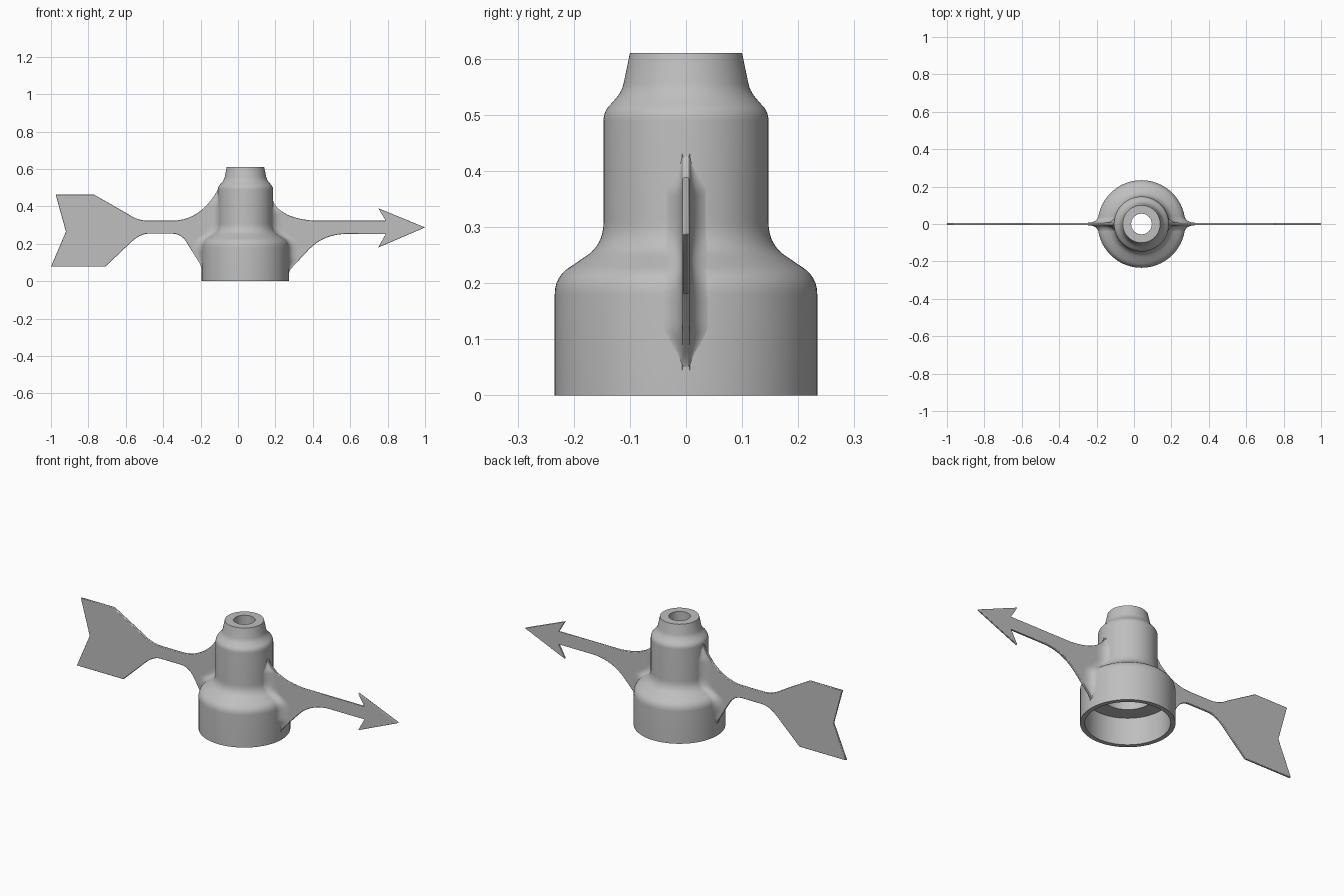
import bpy, bmesh, math

cube = bpy.data.objects.get("Cube")
if cube:
    bpy.data.objects.remove(cube, do_unlink=True)

AXIS = 0.04     # hub axis along x
HALF = 0.0065   # half thickness of the arrow plate
REACH = 0.055   # size of the fillet between plate and hub

grey = bpy.data.materials.new("plain grey")
grey.use_nodes = True
colour = (0.52, 0.52, 0.52, 1)
grey.diffuse_color = colour
grey.node_tree.nodes["Principled BSDF"].inputs["Base Color"].default_value = colour


def finish(bm, name, angle):
    bmesh.ops.recalc_face_normals(bm, faces=bm.faces)
    mesh = bpy.data.meshes.new(name)
    bm.to_mesh(mesh)
    bm.free()
    mesh.materials.append(grey)
    obj = bpy.data.objects.new(name, mesh)
    bpy.context.collection.objects.link(obj)
    bpy.ops.object.select_all(action='DESELECT')
    obj.select_set(True)
    bpy.context.view_layer.objects.active = obj
    bpy.ops.object.shade_smooth_by_angle(angle=math.radians(angle))
    return obj


def bend(a, c, b, steps=10):
    """Points along a curve from a to b, pulled towards c."""
    return [tuple((1 - t) ** 2 * p + 2 * t * (1 - t) * q + t * t * r
                  for p, q, r in zip(a, c, b))
            for t in (i / steps for i in range(steps + 1))]


def lookup(points, z):
    """Radius at height z on a list of (radius, height)."""
    for (r0, z0), (r1, z1) in zip(points, points[1:]):
        if z0 <= z <= z1:
            return r0 + (r1 - r0) * (z - z0) / max(z1 - z0, 1e-6)
    return points[-1][0]


# Hub: outer skin and stepped bore, spun about its axis
outer = ([(.234, 0)] + bend((.234, .18), (.234, .213), (.205, .23), 6)
         + bend((.18, .247), (.147, .267), (.147, .31), 8)
         + bend((.147, .49), (.147, .507), (.134, .519), 5)
         + bend((.127, .527), (.114, .541), (.111, .557), 5) + [(.1, .61)])
bore = [(.055, .61), (.055, .48), (.125, .45), (.125, .15), (.21, .15), (.21, 0)]
bm = bmesh.new()
loop = [bm.verts.new((AXIS + r, 0, z)) for r, z in outer + bore]
edges = [bm.edges.new((loop[i - 1], loop[i])) for i in range(len(loop))]
bmesh.ops.spin(bm, geom=loop + edges, cent=(AXIS, 0, 0), axis=(0, 0, 1),
               angle=math.tau, steps=96, use_duplicate=False)
bmesh.ops.remove_doubles(bm, verts=bm.verts, dist=1e-5)
finish(bm, "hub", 35)


def plate(name, outline):
    bm = bmesh.new()
    rings = [[bm.verts.new((x, y, z)) for x, z in outline] for y in (-HALF, HALF)]
    for ring in rings:
        bm.faces.new(ring)
    a, b = rings
    for i in range(len(a)):
        bm.faces.new((a[i - 1], a[i], b[i], b[i - 1]))
    obj = finish(bm, name, 30)
    bevel = obj.modifiers.new("soft rim", 'BEVEL')
    bevel.width = 0.003
    bevel.segments = 2
    bevel.limit_method = 'ANGLE'
    bevel.angle_limit = math.radians(60)


# Pointer with barbed head
head_top = bend((.185, .43), (.23, .335), (.41, .323))
head_low = (bend((.58, .252), (.46, .252), (.38, .17))
            + bend((.30, .085), (.275, .06), (.272, .045), 5))
plate("arrow_pointer", head_top
      + [(.79, .323), (.75, .39), (1, .287), (.75, .18), (.79, .252)] + head_low
      + [(AXIS + .222, .045), (AXIS + .222, .17), (AXIS + .135, .25), (AXIS + .135, .43)])

# Tail vane
tail_top = bend((-.107, .49), (-.2, .323), (-.355, .323))
tail_low = (bend((-.355, .254), (-.3, .254), (-.27, .2))
            + bend((-.205, .095), (-.194, .075), (-.192, .045), 5))
plate("tail_vane", tail_top + bend((-.475, .323), (-.54, .323), (-.59, .36))
      + [(-.77, .463), (-.975, .463), (-.92, .265), (-1, .077), (-.71, .077)]
      + bend((-.575, .205), (-.525, .254), (-.475, .254)) + tail_low
      + [(AXIS - .222, .045), (AXIS - .222, .17), (AXIS - .135, .25), (AXIS - .135, .49)])


def fillet(name, side, top, low):
    """Flared skin blending the plate into the hub on both faces."""
    edge = sorted([((x - AXIS) * side, z) for x, z in top + low], key=lambda p: p[1])
    z0, z1, rows = edge[0][1], edge[-1][1], 36
    bm = bmesh.new()
    for face in (-1, 1):
        previous = None
        for i in range(rows + 1):
            z = z0 + (z1 - z0) * i / rows
            r = lookup(outer, z)
            reach = max(0.001, min(REACH, lookup(edge, z) - r))
            width = HALF + 0.8 * reach
            root = math.sqrt(r * r - width * width) - 0.001
            curve = bend((r + reach, HALF), (r, HALF), (root, width))
            row = [bm.verts.new((AXIS + side * d, face * y, z)) for d, y in curve]
            if previous:
                for j in range(len(row) - 1):
                    bm.faces.new((previous[j], previous[j + 1], row[j + 1], row[j]))
            previous = row
    # Close the outer rim between the two skins
    bmesh.ops.recalc_face_normals(bm, faces=bm.faces)
    obj = finish(bm, name, 60)
    # Make both skins face away from the plate
    for poly in obj.data.polygons:
        if poly.normal.y * poly.center.y < 0:
            poly.flip()
    obj.data.update()


fillet("pointer_fillet", 1, head_top, head_low)
fillet("tail_fillet", -1, tail_top, tail_low)
